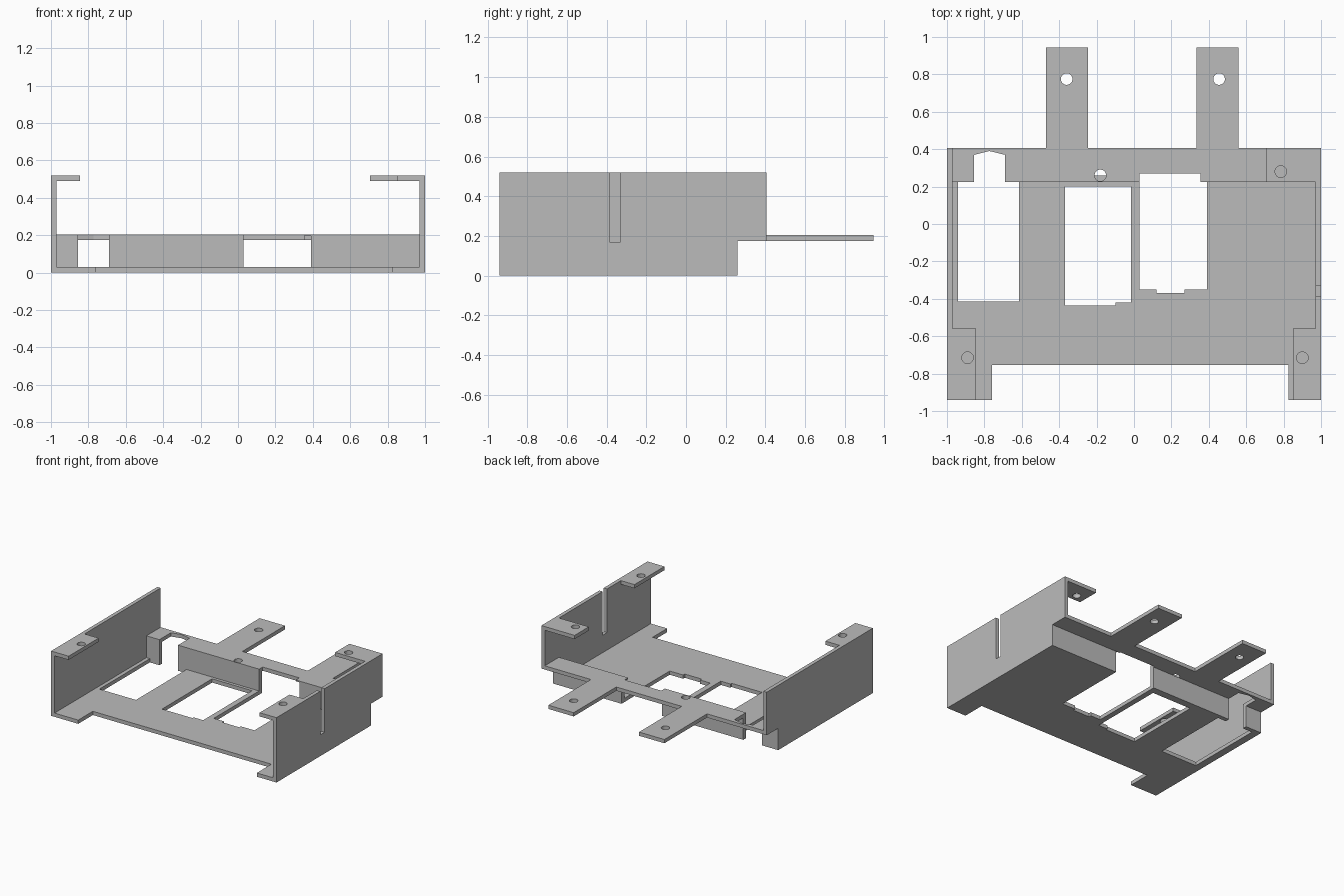
import bpy, bmesh

cube = bpy.data.objects.get("Cube")
if cube:
    bpy.data.objects.remove(cube, do_unlink=True)

grey = bpy.data.materials.new("plain grey")
grey.use_nodes = True
grey.diffuse_color = (0.5, 0.5, 0.5, 1)
grey.node_tree.nodes["Principled BSDF"].inputs["Base Color"].default_value = (0.5, 0.5, 0.5, 1)

T = 0.03               # sheet thickness
TOP = 0.52             # overall height
SHELF = 0.175          # underside of the shelf
FRONT, WALL, FLOOR_BACK, BACK = -0.94, 0.225, 0.26, 0.405


def prism(name, outline, lo, hi, axis="z"):
    """Extrude an outline along z (points are x, y) or x (points are y, z)."""
    bm = bmesh.new()
    place = (lambda a, b: (a, b, lo)) if axis == "z" else (lambda a, b: (lo, a, b))
    face = bm.faces.new([bm.verts.new(place(a, b)) for a, b in outline])
    new = bmesh.ops.extrude_face_region(bm, geom=[face])["geom"]
    shift = (0, 0, hi - lo) if axis == "z" else (hi - lo, 0, 0)
    bmesh.ops.translate(bm, vec=shift, verts=[v for v in new if isinstance(v, bmesh.types.BMVert)])
    bmesh.ops.recalc_face_normals(bm, faces=bm.faces)
    mesh = bpy.data.meshes.new(name)
    bm.to_mesh(mesh)
    bm.free()
    mesh.materials.append(grey)
    obj = bpy.data.objects.new(name, mesh)
    bpy.context.collection.objects.link(obj)
    return obj


def rect(x0, x1, y0, y1):
    return [(x0, y0), (x1, y0), (x1, y1), (x0, y1)]


def cut(obj, cutter):
    cutter.hide_render = True
    mod = obj.modifiers.new("cut", "BOOLEAN")
    mod.operation, mod.solver, mod.object = "DIFFERENCE", "EXACT", cutter
    bpy.context.view_layer.objects.active = obj
    bpy.ops.object.modifier_apply(modifier=mod.name)
    bpy.data.objects.remove(cutter, do_unlink=True)


def drill(obj, x, y, r=0.031):
    bpy.ops.mesh.primitive_cylinder_add(vertices=32, radius=r, depth=2, location=(x, y, 0))
    cut(obj, bpy.context.object)


# Floor plate with a front recess and two openings that run out at the back
IN = 1 - T
floor = prism("floor_plate", [
    (-IN, FRONT), (-0.76, FRONT), (-0.76, -0.755), (0.825, -0.755), (0.825, FRONT), (IN, FRONT),
    (IN, FLOOR_BACK), (0.39, FLOOR_BACK), (0.39, -0.35), (0.27, -0.35), (0.27, -0.37),
    (0.12, -0.37), (0.12, -0.35), (0.03, -0.35), (0.03, FLOOR_BACK),
    (-0.69, FLOOR_BACK), (-0.69, WALL), (-0.615, WALL), (-0.615, -0.415), (-0.94, -0.415),
    (-0.94, WALL), (-0.855, WALL), (-0.855, FLOOR_BACK), (-IN, FLOOR_BACK)], 0, T)
# Closed middle opening with a stepped front edge
cut(floor, prism("middle_opening", [
    (-0.37, -0.435), (-0.1, -0.435), (-0.1, -0.42), (-0.015, -0.42), (-0.015, 0.2), (-0.37, 0.2)], -1, 1))

# Side walls, raised at the back beneath the shelf overhang
profile = [(FRONT, 0), (FLOOR_BACK, 0), (FLOOR_BACK, SHELF), (BACK, SHELF), (BACK, TOP), (FRONT, TOP)]
prism("right_wall", profile, -1, -IN, "x")
slotted = profile[:5] + [(-0.33, TOP), (-0.33, 0.17), (-0.385, 0.17), (-0.385, TOP), profile[5]]
prism("left_wall", slotted, IN, 1, "x")

# Back wall in separate panels between the gaps
for name, x0, x1 in (("right", -IN, -0.855), ("middle", -0.69, 0.03), ("left", 0.39, IN)):
    prism(name + "_back_panel", rect(x0, x1, WALL, FLOOR_BACK), T, SHELF)

# Shelf with two rear arms, a pointed notch and a straight notch
shelf = prism("shelf_with_arms", [
    (-IN, WALL), (-0.855, WALL), (-0.855, 0.37), (-0.773, 0.39), (-0.69, 0.37), (-0.69, WALL),
    (0.03, WALL), (0.03, 0.27), (0.355, 0.27), (0.355, WALL), (IN, WALL), (IN, BACK),
    (0.56, BACK), (0.56, 0.945), (0.335, 0.945), (0.335, BACK),
    (-0.245, BACK), (-0.245, 0.945), (-0.47, 0.945), (-0.47, BACK), (-IN, BACK)], SHELF, SHELF + T)
for x, y in ((-0.36, 0.775), (0.455, 0.775), (-0.18, 0.26)):
    drill(shelf, x, y)
cut(shelf, prism("lip_relief", rect(0.27, 0.39, WALL - 0.1, FLOOR_BACK), 0, 0.195))

# Mounting tabs at the top of the side walls
for name, x0, x1, y0, y1, hx, hy in (
        ("front_right_tab", -IN, -0.845, FRONT, -0.56, -0.89, -0.715),
        ("front_left_tab", 0.85, IN, FRONT, -0.56, 0.9, -0.715),
        ("back_left_tab", 0.705, IN, WALL, BACK, 0.785, 0.28)):
    drill(prism(name, rect(x0, x1, y0, y1), TOP - T, TOP), hx, hy)
